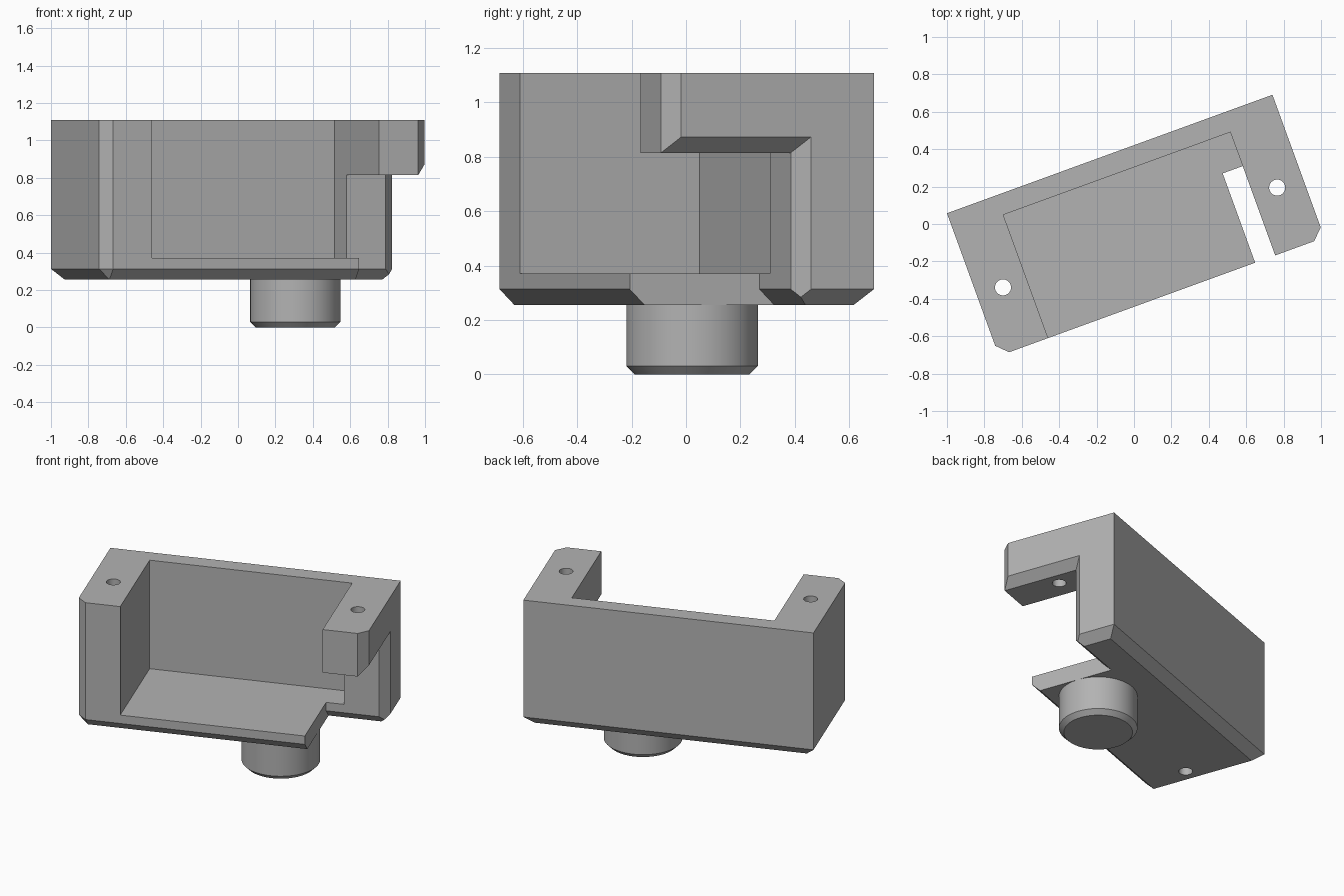
import bpy, bmesh, math
from mathutils import Matrix

cube = bpy.data.objects.get("Cube")
if cube:
    bpy.data.objects.remove(cube, do_unlink=True)

TURN = Matrix.Rotation(math.radians(20), 4, 'Z')   # whole part is turned about z
X0, X1, Y0, Y1 = -0.92, 0.932, -0.416, 0.396       # bracket footprint before turning
BASE, TOP, C = 0.255, 1.108, 0.058                 # underside, top, chamfer size
INNER = 0.652                                      # pocket's left wall

grey = bpy.data.materials.new("plain grey")
grey.use_nodes = True
color = (0.45, 0.45, 0.45, 1)
grey.diffuse_color = color
grey.node_tree.nodes["Principled BSDF"].inputs["Base Color"].default_value = color


def finish(name, bm):
    bmesh.ops.recalc_face_normals(bm, faces=bm.faces)
    mesh = bpy.data.meshes.new(name)
    bm.to_mesh(mesh)
    bm.free()
    obj = bpy.data.objects.new(name, mesh)
    bpy.context.collection.objects.link(obj)
    mesh.materials.append(grey)
    return obj


def loft(name, rings):
    """Closed solid through rings of equal point count."""
    bm = bmesh.new()
    loops = [[bm.verts.new(p) for p in ring] for ring in rings]
    n = len(loops[0])
    for a, b in zip(loops, loops[1:]):
        for i in range(n):
            j = (i + 1) % n
            bm.faces.new((a[i], a[j], b[j], b[i]))
    bm.faces.new(loops[0])
    bm.faces.new(loops[-1])
    return finish(name, bm)


def disc(x, y, z, r, n=64):
    return [(x + r * math.cos(math.tau * i / n), y + r * math.sin(math.tau * i / n), z)
            for i in range(n)]


def cut(target, cutter):
    mod = target.modifiers.new("cut", 'BOOLEAN')
    mod.operation = 'DIFFERENCE'
    mod.solver = 'EXACT'
    mod.object = cutter
    bpy.context.view_layer.objects.active = target
    bpy.ops.object.modifier_apply(modifier=mod.name)
    bpy.data.objects.remove(cutter, do_unlink=True)


# Bracket block: chamfered front corners and chamfered underside
outline = [(X0, Y1), (X1, Y1), (X1, Y0 + C), (X1 - C, Y0), (X0 + C, Y0), (X0, Y0 + C)]
bm = bmesh.new()
for z in (BASE + C, TOP):
    for x, y in outline:
        bm.verts.new((x, y, z))
for x in (X0 + C, X1 - C):
    for y in (Y0 + C, Y1 - C):
        bm.verts.new((x, y, BASE))
bmesh.ops.convex_hull(bm, input=bm.verts)
bmesh.ops.dissolve_limit(bm, angle_limit=0.01, verts=bm.verts, edges=bm.edges)
bracket = finish("bracket", bm)

# Open pocket
pocket = [(-0.64, -0.6), (INNER, -0.6), (INNER, 0.285), (-0.64, 0.285)]
cut(bracket, loft("pocket_cutter", [[(x, y, z) for x, y in pocket] for z in (0.37, 1.3)]))


# Notch below the left arm, flaring outward to leave chamfers on the outer edges
def notch_ring(x, d):
    side, low, high = 0.092, BASE + C, 0.815
    section = [(-0.6, 0.1), (side + low - 0.1, 0.1), (side + d, low - d),
               (side + d, high + d), (-0.6, high + d)]
    return [(x, y, z) for y, z in section]


cut(bracket, loft("notch_cutter", [notch_ring(0.538, 0), notch_ring(X1 - C, 0),
                                   notch_ring(X1 + C, 2 * C)]))

# Screw holes through both arms
for x in (-0.774, 0.786):
    cut(bracket, loft("hole_cutter", [disc(x, -0.079, z, 0.043, 32) for z in (0.1, 1.3)]))

# Round peg under the floor
px, py, pr = 0.296, -0.084, 0.242
peg = loft("peg", [disc(px, py, 0, pr - 0.03), disc(px, py, 0.03, pr), disc(px, py, BASE, pr)])

for obj in (bracket, peg):
    obj.data.transform(TURN)
    bpy.ops.object.select_all(action='DESELECT')
    obj.select_set(True)
    bpy.context.view_layer.objects.active = obj
    bpy.ops.object.shade_smooth_by_angle(angle=math.radians(30))
